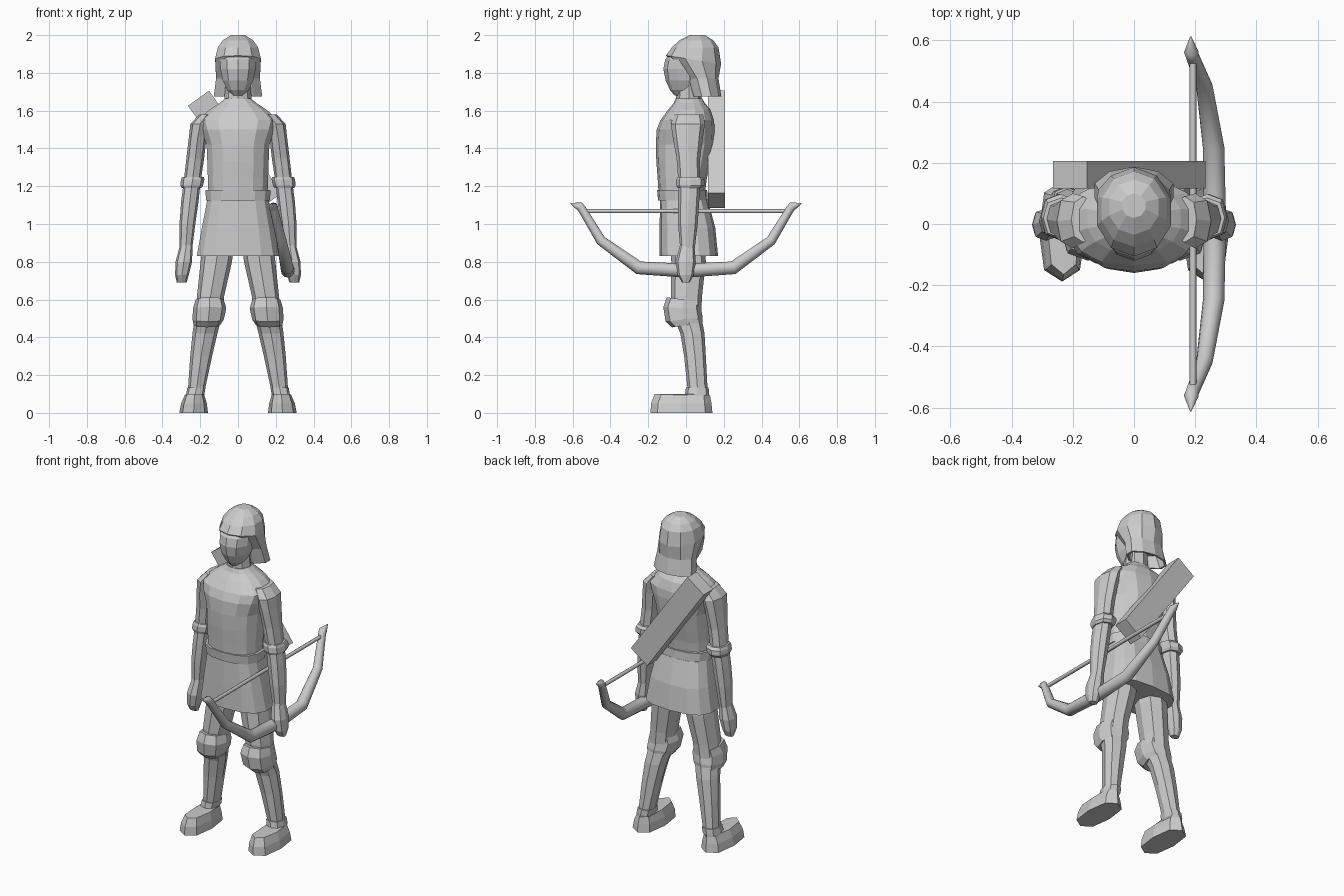
import bpy, bmesh, math
from mathutils import Vector, Matrix

grey = bpy.data.materials.new("plain grey")
grey.diffuse_color = (0.6, 0.6, 0.6, 1)


def finish(name, bm, smooth=False):
    bmesh.ops.recalc_face_normals(bm, faces=bm.faces)
    me = bpy.data.meshes.new(name)
    bm.to_mesh(me)
    bm.free()
    me.materials.append(grey)
    for p in me.polygons:
        p.use_smooth = smooth
    ob = bpy.data.objects.new(name, me)
    bpy.context.collection.objects.link(ob)
    return ob


def skin(bm, rings):
    """Bridge rings of points and cap both ends."""
    vs = [[bm.verts.new(p) for p in r] for r in rings]
    n = len(vs[0])
    for a, b in zip(vs, vs[1:]):
        for i in range(n):
            j = (i + 1) % n
            bm.faces.new((a[i], a[j], b[j], b[i]))
    bm.faces.new(vs[0][::-1])
    bm.faces.new(vs[-1])


def sgn_pow(v, p):
    return math.copysign(abs(v) ** p, v)


def body(name, rows, n=12, box=1.0, mirror=False):
    """Stack of level rings: (z, centre x, half width, front y, back y, front lift)."""
    bm = bmesh.new()
    for side in ((1, -1) if mirror else (1,)):
        rings = []
        for z, cx, rx, yf, yb, *lift in rows:
            k = lift[0] if lift else 0
            ring = []
            for i in range(n):
                t = 2 * math.pi * i / n
                c, s = sgn_pow(math.sin(t), box), sgn_pow(math.cos(t), box)
                ring.append((side * (cx + rx * c), (yf + yb) / 2 - s * (yb - yf) / 2, z + k * s))
            rings.append(ring)
        skin(bm, rings)
    return finish(name, bm)


def tube(name, path, n=12):
    """Round smooth tube through (x, y, z, radius) points."""
    bm = bmesh.new()
    pts = [Vector(p[:3]) for p in path]
    rings = []
    for i, p in enumerate(pts):
        t = (pts[min(i + 1, len(pts) - 1)] - pts[max(i - 1, 0)]).normalized()
        u = (Vector((1, 0, 0)) - t * t.x).normalized()
        v = t.cross(u)
        r = path[i][3]
        rings.append([p + r * (u * math.cos(a) + v * math.sin(a))
                      for a in (2 * math.pi * k / n for k in range(n))])
    skin(bm, rings)
    ob = finish(name, bm, True)
    bpy.context.view_layer.objects.active = ob
    ob.select_set(True)
    bpy.ops.object.shade_smooth_by_angle(angle=math.radians(50))
    ob.select_set(False)


# head, hood and neck
body("face", [(1.68, 0, .03, -.06, .03), (1.71, 0, .06, -.085, .06), (1.76, 0, .085, -.108, .08),
              (1.82, 0, .098, -.12, .1), (1.87, 0, .1, -.11, .1), (1.91, 0, .08, -.08, .1)], 10)
body("hood", [(2.0, 0, .04, .02, .1), (1.972, 0, .085, -.035, .145), (1.935, 0, .112, -.075, .172),
              (1.87, 0, .127, -.106, .186, .022), (1.77, 0, .122, .0, .172),
              (1.675, 0, .135, .03, .187), (1.675, 0, .122, .04, .175),
              (1.75, 0, .1, .04, .15)], 10)
body("neck", [(1.62, 0, .075, -.055, .085), (1.76, 0, .065, -.05, .08)], 8)

# tunic, belt and skirt
body("tunic", [(1.16, 0, .16, -.145, .10), (1.24, 0, .163, -.15, .11), (1.33, 0, .166, -.157, .13),
               (1.42, 0, .17, -.16, .148), (1.5, 0, .2, -.155, .152), (1.55, 0, .215, -.135, .148),
               (1.605, 0, .155, -.095, .13), (1.64, 0, .1, -.065, .1), (1.665, 0, .07, -.055, .085)],
     14, .85)
body("belt", [(1.125, 0, .172, -.148, .115), (1.18, 0, .177, -.153, .112)], 14, .8)
body("skirt", [(.83, 0, .222, -.14, .17), (.98, 0, .195, -.14, .155), (1.13, 0, .165, -.137, .115)],
     14, .7)

# arms, elbow bands and hands
body("arms", [(.86, .277, .033, -.03, .045), (1.0, .268, .042, -.042, .062), (1.12, .255, .046, -.042, .07),
              (1.22, .243, .045, -.04, .075), (1.35, .226, .047, -.05, .075), (1.46, .213, .047, -.07, .09),
              (1.53, .2, .052, -.08, .1), (1.58, .165, .04, -.06, .09)], 8, .85, True)
body("elbow_bands", [(1.19, .245, .052, -.045, .085), (1.205, .245, .06, -.052, .098),
                     (1.235, .24, .062, -.052, .098), (1.25, .238, .058, -.045, .085)], 8, .8, True)
body("hands", [(.69, .298, .026, -.02, .02), (.73, .297, .036, -.045, .04), (.8, .287, .044, -.055, .052),
               (.88, .275, .034, -.034, .045), (.9, .274, .03, -.03, .04)], 8, .8, True)

# legs, knee guards and feet
body("legs", [(.11, .222, .044, .01, .115), (.3, .195, .058, -.01, .105), (.42, .175, .066, -.03, .098),
              (.52, .155, .072, -.07, .08), (.62, .145, .072, -.08, .085), (.8, .115, .083, -.078, .105),
              (.92, .1, .083, -.08, .1)], 8, .85, True)
body("knee_guards", [(.465, .165, .07, -.075, .085, -.012), (.495, .158, .083, -.108, .088, -.012),
                     (.555, .15, .088, -.12, .08, .005), (.6, .15, .074, -.102, .08, .012)], 8, .8, True)
body("feet", [(0, .235, .076, -.188, .14), (.05, .233, .068, -.185, .135), (.094, .23, .052, -.165, .128, .006),
              (.1, .226, .048, -.005, .122), (.135, .22, .048, .0, .12)], 8, .75, True)

# quiver slung across the back
bm = bmesh.new()
bmesh.ops.create_cube(bm, size=1, matrix=Matrix.Translation((-.016, .161, 1.395))
                      @ Matrix.Rotation(math.radians(-35.5), 4, 'Y')
                      @ Matrix.Diagonal((.137, .09, .665, 1)))
finish("quiver", bm)

# bow with pointed tips, and its string
half = [(.264, .0, .753, .037), (.26, .25, .768, .035), (.23, .45, .912, .027),
        (.19, .55, 1.078, .022), (.187, .562, 1.092, .024), (.185, .612, 1.11, .002)]
tube("bow", [(x, -y, z, r) for x, y, z, r in reversed(half[1:])] + half)
tube("bowstring", [(.193, -.54, 1.068, .011), (.193, .54, 1.068, .011)], 8)
